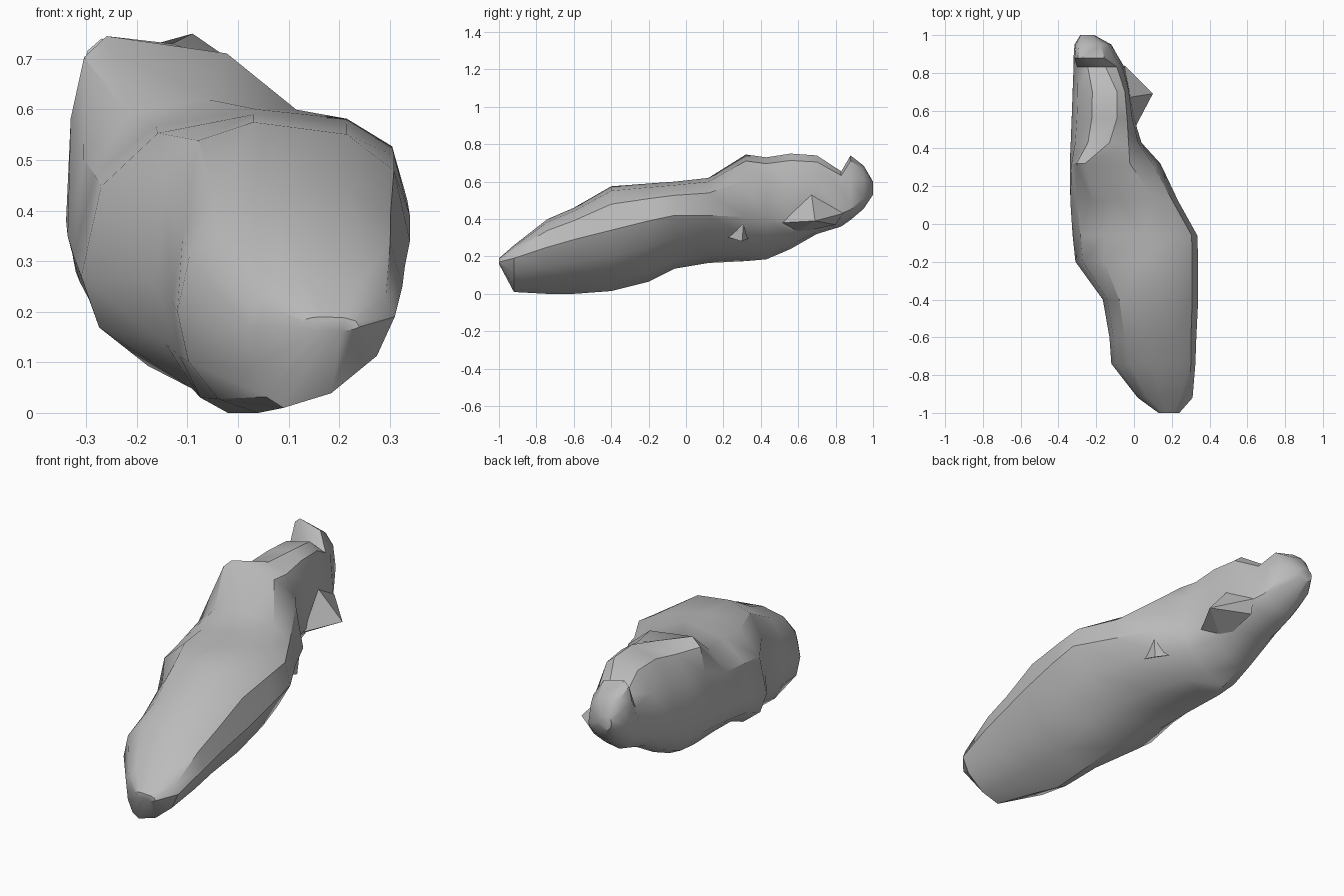
import bpy
import bmesh
from math import sin, cos, pi, radians

cube = bpy.data.objects.get("Cube")
if cube:
    bpy.data.objects.remove(cube, do_unlink=True)

# One plain stone colour
stone = bpy.data.materials.new("grey_stone")
stone.use_nodes = True
stone.diffuse_color = (0.5, 0.5, 0.5, 1)
shader = stone.node_tree.nodes["Principled BSDF"]
shader.inputs["Base Color"].default_value = (0.5, 0.5, 0.5, 1)
shader.inputs["Roughness"].default_value = 0.9


def finish(bm, name):
    """Turn a bmesh into a linked stone object."""
    bmesh.ops.recalc_face_normals(bm, faces=bm.faces)
    mesh = bpy.data.meshes.new(name)
    bm.to_mesh(mesh)
    bm.free()
    mesh.materials.append(stone)
    obj = bpy.data.objects.new(name, mesh)
    bpy.context.collection.objects.link(obj)
    return obj


def ring_points(y, left, right, bottom, top, crest, keel, left_z, right_z):
    """Oval section of four unequal arcs: boxy above, leaner below."""
    corners = [(crest, top), (right, right_z), (keel, bottom), (left, left_z)]
    fullness = [0.75, 1.22, 1.02, 0.85]
    steps = 3
    points = []
    for q, power in enumerate(fullness):
        a, b = corners[q], corners[(q + 1) % 4]
        for i in range(steps):
            t = i / steps * pi / 2
            s, c = sin(t) ** power, cos(t) ** power
            if q % 2 == 0:
                x, z = a[0] + (b[0] - a[0]) * s, b[1] + (a[1] - b[1]) * c
            else:
                x, z = b[0] + (a[0] - b[0]) * c, a[1] + (b[1] - a[1]) * s
            points.append((x, y, z))
    return points


def loft(name, sections):
    """Skin consecutive section rings and close both ends."""
    bm = bmesh.new()
    rings = [[bm.verts.new(p) for p in ring_points(*s)] for s in sections]
    count = len(rings[0])
    for r, n in zip(rings, rings[1:]):
        for i in range(count):
            j = (i + 1) % count
            bm.faces.new((r[i], r[j], n[j], n[i]))
    bm.faces.new(rings[0])
    bm.faces.new(rings[-1])
    return finish(bm, name)


def shard(name, points):
    """Sharp faceted outcrop from the hull of a few corners."""
    bm = bmesh.new()
    verts = [bm.verts.new(p) for p in points]
    bmesh.ops.convex_hull(bm, input=verts)
    return finish(bm, name)


# Boulder: y, left, right, bottom, top, crest x, keel x, left z, right z
boulder = loft("boulder", [
    (-1.0, .13, .24, .16, .19, .17, .18, .18, .17),
    (-.92, .02, .31, .01, .26, .14, .09, .17, .19),
    (-.74, -.12, .325, 0, .40, .09, .04, .20, .25),
    (-.60, -.13, .33, 0, .46, .05, -.02, .22, .29),
    (-.40, -.165, .34, .015, .575, .03, -.02, .26, .34),
    (-.20, -.31, .34, .065, .59, .03, -.05, .27, .39),
    (-.06, -.325, .335, .135, .60, .04, -.10, .31, .42),
    (.12, -.337, .235, .165, .62, -.06, -.16, .35, .42),
    (.32, -.34, .14, .175, .745, -.26, -.20, .38, .41),
    (.43, -.335, .04, .185, .73, -.13, -.21, .40, .40),
    (.56, -.33, 0, .24, .75, -.09, -.21, .43, .39),
    (.70, -.325, -.02, .32, .74, -.09, -.20, .46, .40),
    (.83, -.32, -.05, .36, .655, -.15, -.21, .51, .43),
    (.88, -.32, -.08, .395, .74, -.27, -.22, .53, .45),
    (.95, -.315, -.12, .455, .685, -.26, -.23, .55, .51),
    (1.0, -.285, -.21, .53, .60, -.25, -.25, .57, .56),
])
bpy.context.view_layer.objects.active = boulder
boulder.select_set(True)
bpy.ops.object.shade_smooth_by_angle(angle=radians(35))

# Jagged outcrop on the side near the rear
shard("side_outcrop", [
    (.10, .69, .39), (0, .5, .38), (-.08, .57, .32),
    (-.07, .80, .37), (-.05, .84, .43), (-.03, .67, .54),
])

# Small chip on the flank
shard("flank_chip", [
    (.12, .30, .28), (.13, .31, .41), (.12, .17, .32), (.05, .34, .30),
])
